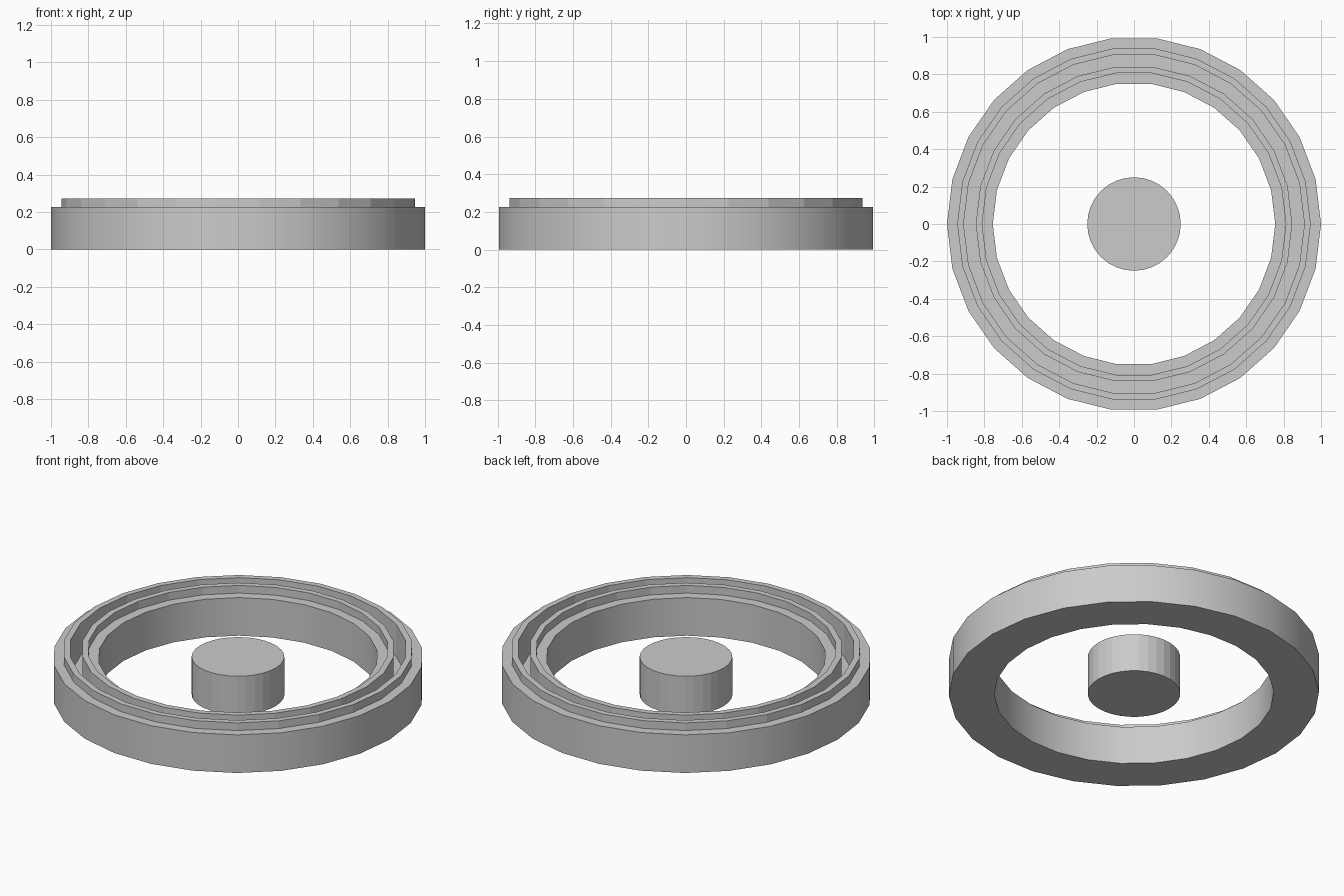
import bpy, bmesh, math

if "Cube" in bpy.data.objects:
    bpy.data.objects.remove(bpy.data.objects["Cube"])

RING_SIDES = 26
HUB_SIDES = 32


def lathe(name, profile, sides, smooth_segments=()):
    """Sweep a closed (radius, z) profile around z."""
    bm = bmesh.new()
    loops = []
    for i in range(sides):
        a = 2 * math.pi * i / sides
        loops.append([bm.verts.new((r * math.cos(a), r * math.sin(a), z))
                      for r, z in profile])
    n = len(profile)
    for i in range(sides):
        here, there = loops[i], loops[(i + 1) % sides]
        for k in range(n):
            m = (k + 1) % n
            face = bm.faces.new((here[k], there[k], there[m], here[m]))
            face.smooth = k in smooth_segments
    bmesh.ops.recalc_face_normals(bm, faces=bm.faces[:])
    mesh = bpy.data.meshes.new(name)
    bm.to_mesh(mesh)
    bm.free()
    obj = bpy.data.objects.new(name, mesh)
    bpy.context.collection.objects.link(obj)
    return obj


# Outer ring: stepped shoulders, two raised rims and a channel between them
shoulder, rim, channel = 0.227, 0.273, 0.08
ring_profile = [
    (1.0, 0.0), (1.0, shoulder),
    (0.945, shoulder), (0.945, rim),
    (0.911, rim), (0.911, channel),
    (0.846, channel), (0.846, rim),
    (0.812, rim), (0.812, shoulder),
    (0.755, shoulder), (0.755, 0.0),
]
lathe("grooved_ring", ring_profile, RING_SIDES, smooth_segments=(0, 10))

# Centre hub
bpy.ops.mesh.primitive_cylinder_add(vertices=HUB_SIDES, radius=0.25,
                                    depth=shoulder,
                                    location=(0, 0, shoulder / 2))
bpy.context.object.name = "centre_hub"
